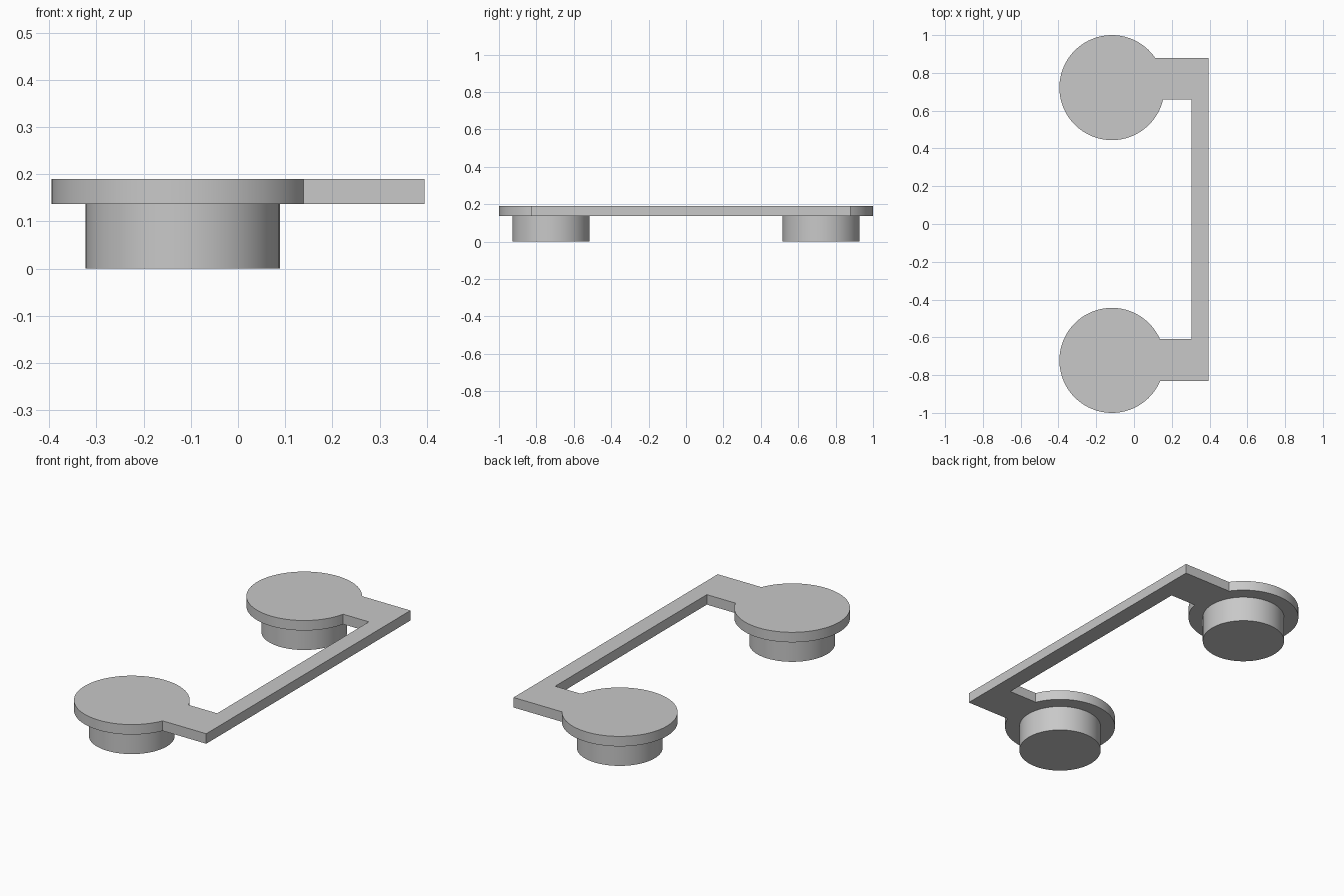
import bpy, bmesh, math
from mathutils import Vector

cube = bpy.data.objects.get("Cube")
if cube:
    bpy.data.objects.remove(cube, do_unlink=True)

GREY = (0.58, 0.58, 0.58, 1)
mat = bpy.data.materials.new("plain grey")
mat.use_nodes = True
mat.diffuse_color = GREY
mat.node_tree.nodes["Principled BSDF"].inputs["Base Color"].default_value = GREY

CX, CY = -0.117, 0.722          # pad centres at (CX, +-CY)
PAD_R, PLUG_R = 0.278, 0.206
PLATE_Z, TOP_Z = 0.137, 0.19
BAR_IN, BAR_OUT = 0.305, 0.395


def arc(cy, y_start, y_end, steps=80):
    """Pad rim, anticlockwise the long way from height y_start to y_end."""
    a = math.asin((y_start - cy) / PAD_R)
    b = math.asin((y_end - cy) / PAD_R) + math.tau
    angles = [a + (b - a) * i / steps for i in range(steps + 1)]
    return [(CX + PAD_R * math.cos(t), cy + PAD_R * math.sin(t)) for t in angles]


def extrude(name, outline, z0, z1):
    bm = bmesh.new()
    face = bm.faces.new([bm.verts.new((x, y, z0)) for x, y in outline])
    top = bmesh.ops.extrude_face_region(bm, geom=[face])["geom"]
    bmesh.ops.translate(bm, vec=Vector((0, 0, z1 - z0)),
                        verts=[v for v in top if isinstance(v, bmesh.types.BMVert)])
    bmesh.ops.recalc_face_normals(bm, faces=bm.faces)
    mesh = bpy.data.meshes.new(name)
    bm.to_mesh(mesh)
    bm.free()
    mesh.materials.append(mat)
    obj = bpy.data.objects.new(name, mesh)
    bpy.context.collection.objects.link(obj)
    finish(obj)


def finish(obj):
    bpy.ops.object.select_all(action="DESELECT")
    obj.select_set(True)
    bpy.context.view_layer.objects.active = obj
    bpy.ops.object.shade_smooth_by_angle(angle=math.radians(30))


# One-piece plate: two round pads, two short arms and the long bar
outline = [(BAR_OUT, -0.83), (BAR_OUT, 0.88)]
outline += arc(CY, 0.88, 0.66)
outline += [(BAR_IN, 0.66), (BAR_IN, -0.61)]
outline += arc(-CY, -0.61, -0.83)
extrude("connecting_plate", outline, PLATE_Z, TOP_Z)

# Round plugs under the pads
for name, cy in (("front_plug", -CY), ("back_plug", CY)):
    ring = [(CX + PLUG_R * math.cos(math.tau * i / 80),
             cy + PLUG_R * math.sin(math.tau * i / 80)) for i in range(80)]
    extrude(name, ring, 0, PLATE_Z)
